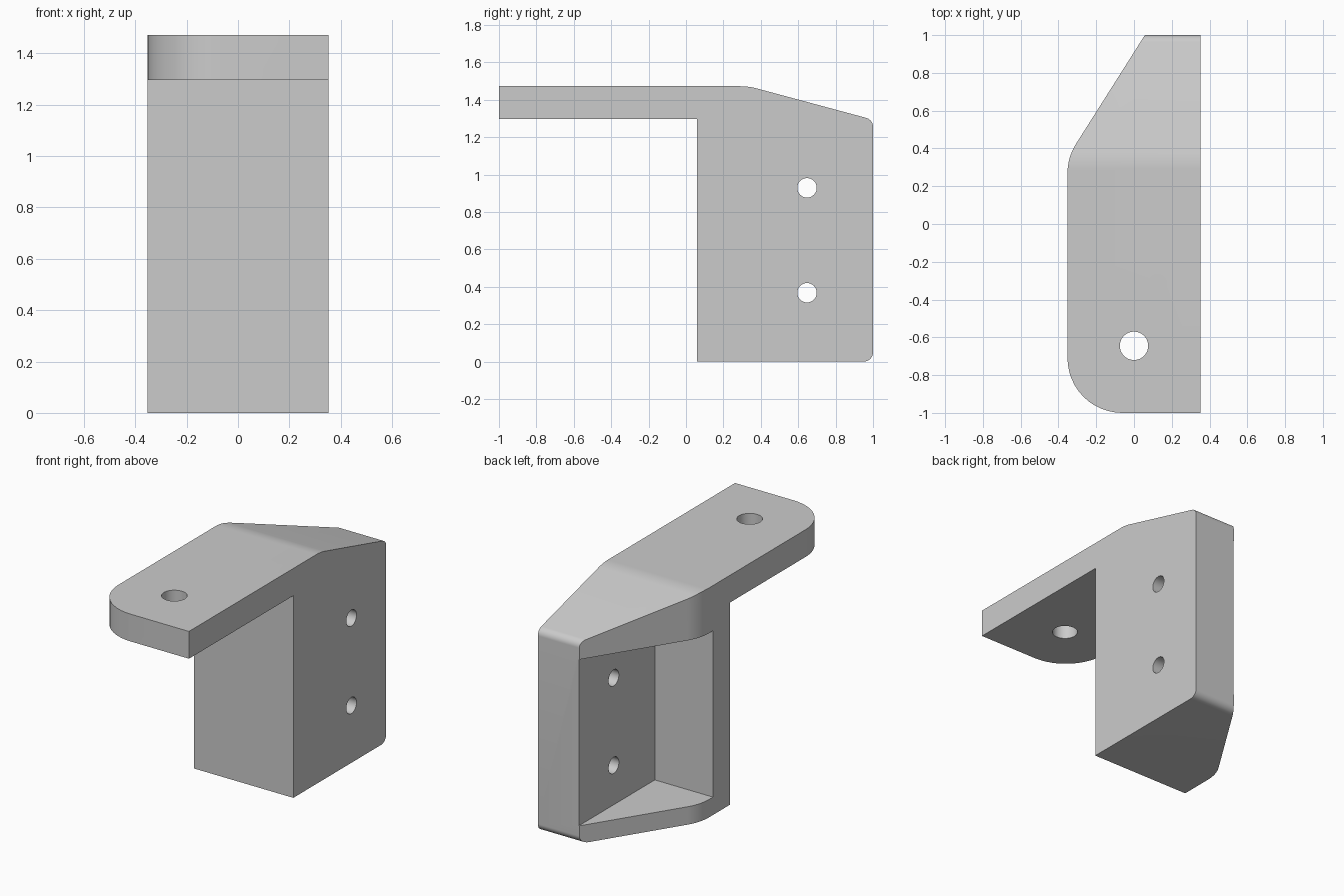
import bpy, bmesh, math
from mathutils import Vector

cube = bpy.data.objects.get("Cube")
if cube:
    bpy.data.objects.remove(cube, do_unlink=True)

grey = bpy.data.materials.new("plain grey")
grey.use_nodes = True
grey.diffuse_color = (0.6, 0.6, 0.6, 1)
grey.node_tree.nodes["Principled BSDF"].inputs["Base Color"].default_value = (0.6, 0.6, 0.6, 1)


def rounded(corners, steps=12):
    """Turn (a, b, radius) corners into an outline with tangent arcs."""
    out = []
    for i, (a, b, r) in enumerate(corners):
        p = Vector((a, b))
        if not r:
            out.append(p)
            continue
        u = (Vector(corners[i - 1][:2]) - p).normalized()
        v = (Vector(corners[(i + 1) % len(corners)][:2]) - p).normalized()
        half = u.angle(v) / 2
        centre = p + (u + v).normalized() * r / math.sin(half)
        start = p + u * r / math.tan(half) - centre
        end = p + v * r / math.tan(half) - centre
        sweep = math.pi - 2 * half
        for k in range(steps + 1):
            t = k / steps
            arc = start * math.sin((1 - t) * sweep) + end * math.sin(t * sweep)
            out.append(centre + arc / math.sin(sweep))
    return out


def circle(a, b, r, sides=48):
    turn = 2 * math.pi / sides
    return [Vector((a + r * math.cos(k * turn), b + r * math.sin(k * turn))) for k in range(sides)]


def prism(name, outline, axis, low, high):
    """Extrude a yz outline along x, or an xy outline along z."""
    bm = bmesh.new()
    place = (lambda p: (low, p.x, p.y)) if axis == "x" else (lambda p: (p.x, p.y, low))
    face = bm.faces.new([bm.verts.new(place(p)) for p in outline])
    depth = high - low
    new = bmesh.ops.extrude_face_region(bm, geom=[face])["geom"]
    bmesh.ops.translate(bm, verts=[g for g in new if isinstance(g, bmesh.types.BMVert)],
                        vec=(depth, 0, 0) if axis == "x" else (0, 0, depth))
    bmesh.ops.recalc_face_normals(bm, faces=bm.faces)
    mesh = bpy.data.meshes.new(name)
    bm.to_mesh(mesh)
    bm.free()
    mesh.materials.append(grey)
    obj = bpy.data.objects.new(name, mesh)
    bpy.context.collection.objects.link(obj)
    return obj


# Side silhouette: arm, sloped top, rounded back edges
side = rounded([(-1, 1.297, 0), (0.058, 1.297, 0), (0.058, 0, 0),
                (1, 0, 0.05), (1, 1.293, 0.05), (0.335, 1.472, 0.35), (-1, 1.472, 0)])
bracket = prism("bracket", side, "x", -0.352, 0.352)

# Plan silhouette: rounded arm end and slanted back corner
plan = rounded([(0.5, -1.2, 0), (0.5, 1.2, 0), (0.184, 1.2, 0),
                (-0.352, 0.353, 0.29), (-0.352, -1, 0.29), (0.2, -1, 0), (0.2, -1.2, 0)])
plan_cutter = prism("plan_cutter", plan, "z", -0.5, 2)

# Open pocket and bolt holes
pocket = rounded([(0.23, 0.115, 0), (1.5, 0.115, 0), (1.5, 1.182, 0), (0.23, 1.182, 0)])
cutters = [(plan_cutter, "INTERSECT"),
           (prism("pocket_cutter", pocket, "x", -1, 0.06), "DIFFERENCE"),
           (prism("arm_hole_cutter", circle(0, -0.645, 0.075), "z", 1, 2), "DIFFERENCE")]
for z in (0.368, 0.929):
    cutters.append((prism("wall_hole_cutter", circle(0.647, z, 0.052), "x", -0.1, 1), "DIFFERENCE"))

bpy.ops.object.select_all(action="DESELECT")
bracket.select_set(True)
bpy.context.view_layer.objects.active = bracket
for cutter, operation in cutters:
    mod = bracket.modifiers.new(cutter.name, "BOOLEAN")
    mod.operation = operation
    mod.solver = "EXACT"
    mod.object = cutter
    bpy.ops.object.modifier_apply(modifier=mod.name)
    bpy.data.objects.remove(cutter, do_unlink=True)

bpy.ops.object.shade_smooth_by_angle(angle=math.radians(14))
